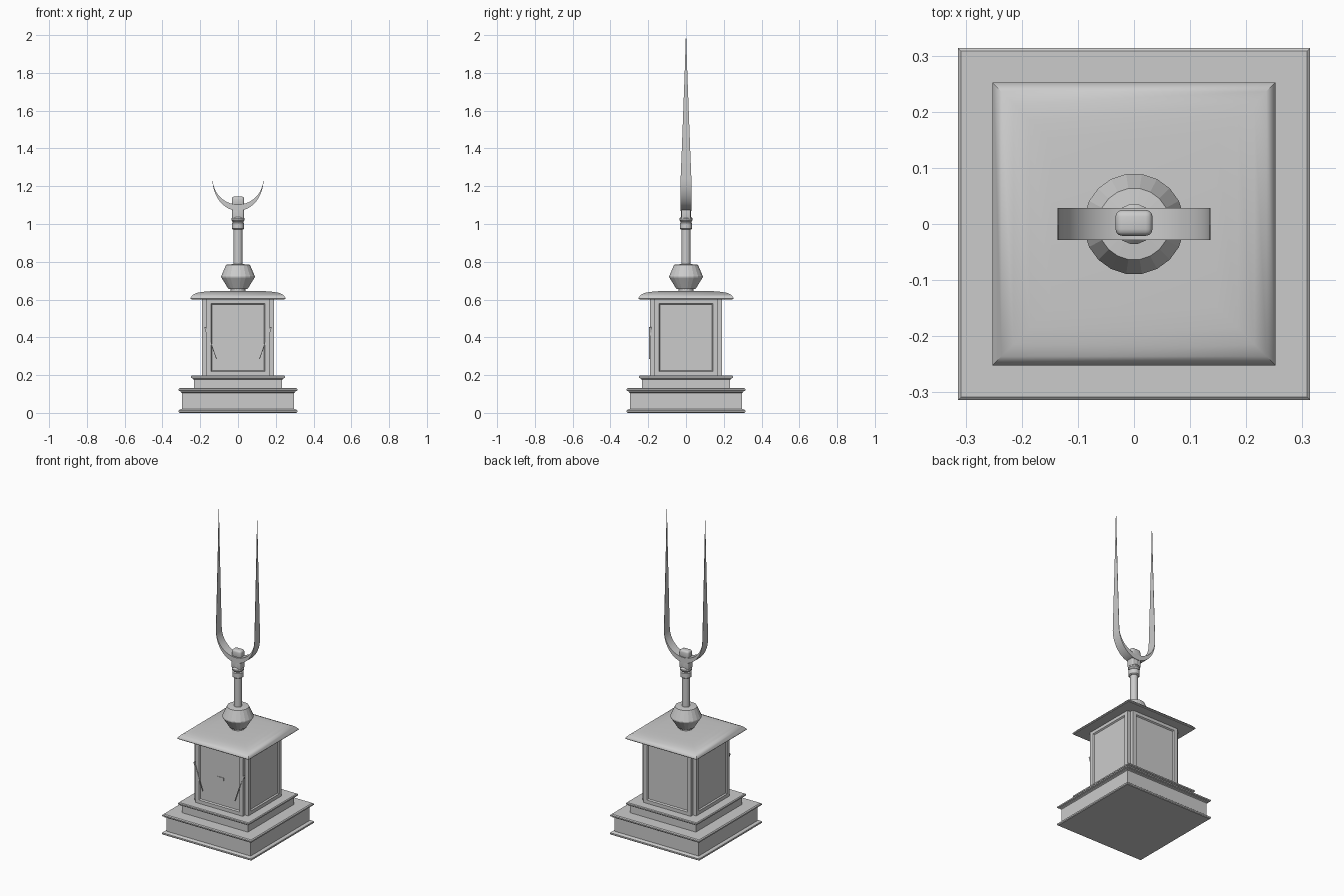
import bpy, bmesh, math
from mathutils import Matrix, Vector

if "Cube" in bpy.data.objects:
    bpy.data.objects.remove(bpy.data.objects["Cube"])

stone = bpy.data.materials.new("pale grey")
stone.use_nodes = True
stone.diffuse_color = (0.6, 0.6, 0.6, 1)
stone.node_tree.nodes["Principled BSDF"].inputs["Base Color"].default_value = (0.6, 0.6, 0.6, 1)


def finish(name, bm, smooth=None):
    bmesh.ops.recalc_face_normals(bm, faces=bm.faces)
    mesh = bpy.data.meshes.new(name)
    bm.to_mesh(mesh)
    bm.free()
    mesh.materials.append(stone)
    ob = bpy.data.objects.new(name, mesh)
    bpy.context.collection.objects.link(ob)
    if smooth:
        bpy.ops.object.select_all(action='DESELECT')
        ob.select_set(True)
        bpy.context.view_layer.objects.active = ob
        bpy.ops.object.shade_smooth_by_angle(angle=math.radians(smooth))


def skin(bm, loops):
    """Join equal-length vertex loops with quads and cap the ends."""
    rings = [[bm.verts.new(p) for p in loop] for loop in loops]
    n = len(rings[0])
    for a, b in zip(rings, rings[1:]):
        for i in range(n):
            j = (i + 1) % n
            bm.faces.new((a[i], a[j], b[j], b[i]))
    bm.faces.new(rings[0])
    bm.faces.new(rings[-1])


def lathe(name, profile, sides, smooth=None):
    """Turn (half width, height) pairs; four sides give a square plan."""
    k = math.sqrt(2) if sides == 4 else 1
    bm = bmesh.new()
    ang = [math.tau * (i + 0.5) / sides for i in range(sides)]
    skin(bm, [[(r * k * math.cos(a), r * k * math.sin(a), z) for a in ang] for r, z in profile])
    finish(name, bm, smooth)


def box(name, size, centre, bevel=0, tilt=0):
    bm = bmesh.new()
    bmesh.ops.create_cube(bm, size=1, matrix=Matrix.Translation(centre)
                          @ Matrix.Rotation(tilt, 4, 'Y') @ Matrix.Diagonal((*size, 1)))
    if bevel:
        bmesh.ops.bevel(bm, geom=bm.edges[:], offset=bevel, segments=3, profile=0.5, affect='EDGES')
    finish(name, bm, 40 if bevel else None)


# Stepped plinth with moulded lips
lathe("lower_plinth", [(.31, 0), (.314, .004), (.314, .013), (.308, .018), (.297, .021),
                       (.297, .106), (.304, .11), (.304, .115), (.314, .118), (.314, .126),
                       (.308, .131)], 4)
lathe("upper_plinth", [(.232, .125), (.232, .176), (.24, .179), (.24, .183), (.249, .186),
                       (.249, .194), (.244, .198)], 4)

# Body with notched corners and a sunken panel on each side
a, b = .167, .19
outline = []
for q in range(4):
    turn = Matrix.Rotation(q * math.pi / 2, 3, 'Z')
    outline += [turn @ Vector((x, y, 0)) for x, y in ((a, -b), (a, -a), (b, -a))]
bm = bmesh.new()
skin(bm, [[(p.x, p.y, z) for p in outline] for z in (.195, .605)])
bmesh.ops.recalc_face_normals(bm, faces=bm.faces)
walls = [f for f in bm.faces if abs(f.normal.z) < .1 and f.calc_area() > .05]
bmesh.ops.inset_individual(bm, faces=walls, thickness=.035)
bmesh.ops.inset_individual(bm, faces=walls, thickness=.008, depth=-.008)
finish("cabinet_body", bm)

# Small fittings on the front
for s, side in ((-1, "right"), (1, "left")):
    box("front_strand_" + side, (.004, .004, .18), (s * .143, -.193, .37), tilt=s * .33)
    box("strand_hook_" + side, (.008, .012, .03), (s * .17, -.188, .44), tilt=s * .3)
box("door_pull", (.05, .004, .005), (0, -.183, .4))
box("door_pull_drop", (.005, .004, .02), (.025, -.183, .392))

# Overhanging roof slab, rounded toward a flat crown
lathe("roof", [(.235, .6), (.249, .602), (.252, .606), (.25, .612), (.236, .627), (.215, .636),
               (.185, .641), (.148, .644)], 4, 40)

# Finial and stem
lathe("finial", [(.04, .64), (.04, .655), (.052, .657), (.09, .718), (.09, .724),
                 (.064, .784), (.035, .787)], 20)
lathe("stem", [(.024, .78), (.024, .98)], 16, 40)
lathe("collar", [(.026, .97), (.033, .975), (.033, 1.005), (.027, 1.01), (.036, 1.02),
                 (.036, 1.028), (.027, 1.038), (.027, 1.08)], 16, 30)
box("fork_socket", (.062, .05, .07), (0, 0, 1.06), .008)
box("fork_cap", (.066, .046, .05), (0, .002, 1.12), .012)


# Fork: a crescent that thins into two blade tines
def section(outer_x, outer_z, inner_x, inner_z, w):
    return [(outer_x, -w, outer_z), (outer_x, w, outer_z),
            (inner_x, w, inner_z), (inner_x, -w, inner_z)]


def tine(side):
    return [section(side * .136, z, side * .1345, z, w)
            for z, w in ((1.4, .022), (1.6, .0145), (1.8, .007), (2, .0008))]


steps = 24
crescent = []
for i in range(steps + 1):
    c, s = math.cos(math.pi * i / steps), math.sin(math.pi * i / steps)
    crescent.append(section(-.136 * c, 1.24 - .17 * s, -.1345 * c, 1.24 - .137 * s, .0285))
bm = bmesh.new()
skin(bm, tine(-1)[::-1] + crescent + tine(1))
finish("fork", bm, 40)
